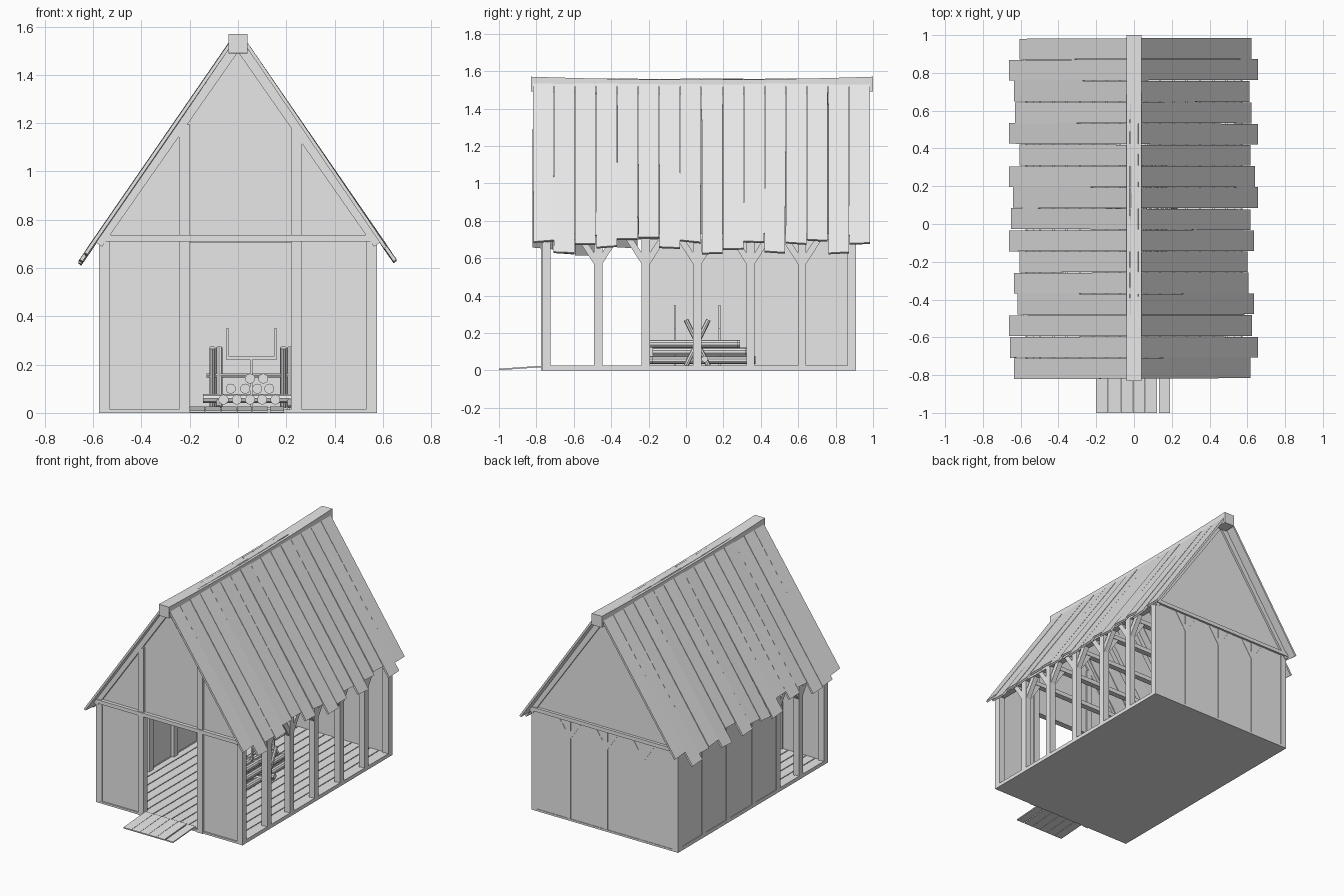
import bpy, bmesh, math, random
from mathutils import Vector, Matrix

random.seed(4)
if "Cube" in bpy.data.objects:
    bpy.data.objects.remove(bpy.data.objects["Cube"])

wood = bpy.data.materials.new("plain_grey")
wood.use_nodes = True
grey = (0.8, 0.8, 0.8, 1)
wood.diffuse_color = grey
wood.node_tree.nodes["Principled BSDF"].inputs["Base Color"].default_value = grey


def finish(name, bm):
    bmesh.ops.recalc_face_normals(bm, faces=bm.faces)
    mesh = bpy.data.meshes.new(name)
    bm.to_mesh(mesh)
    bm.free()
    mesh.materials.append(wood)
    obj = bpy.data.objects.new(name, mesh)
    bpy.context.collection.objects.link(obj)
    return obj


def box(name, xs, ys, zs):
    bm = bmesh.new()
    bmesh.ops.create_cube(bm, size=1)
    for v in bm.verts:
        v.co = [r[0] if c < 0 else r[1] for c, r in zip(v.co, (xs, ys, zs))]
    return finish(name, bm)


def beam(name, a, b, w, h, side=(0, 1, 0)):
    """Bar from a to b: w along the side direction, h across it."""
    a, b, s = Vector(a), Vector(b), Vector(side)
    d = (b - a).normalized()
    n = d.cross(s).normalized()
    rot = Matrix((s, n, d)).transposed().to_4x4()
    bm = bmesh.new()
    bmesh.ops.create_cube(bm, size=1)
    size = Matrix.Diagonal((w, h, (b - a).length, 1))
    bm.transform(Matrix.Translation((a + b) / 2) @ rot @ size)
    return finish(name, bm)


def log(name, a, b, r, sides=10):
    a, b = Vector(a), Vector(b)
    bm = bmesh.new()
    bmesh.ops.create_cone(bm, cap_ends=True, segments=sides, radius1=r, radius2=r,
                          depth=(b - a).length)
    rot = (b - a).to_track_quat('Z', 'Y').to_matrix().to_4x4()
    bm.transform(Matrix.Translation((a + b) / 2) @ rot)
    return finish(name, bm)


def gable(name, y0, y1):
    bm = bmesh.new()
    f = bm.faces.new([bm.verts.new(p) for p in
                      ((-0.565, y0, 0.72), (0.565, y0, 0.72), (0, y0, 1.53))])
    ext = bmesh.ops.extrude_face_region(bm, geom=[f])["geom"]
    bmesh.ops.translate(bm, vec=(0, y1 - y0, 0),
                        verts=[v for v in ext if isinstance(v, bmesh.types.BMVert)])
    return finish(name, bm)


FRONT, BACK, W = -0.77, 0.91, 0.575
T = 0.045

# Floor slab and boards
box("floor_base", (-W, W), (FRONT, BACK), (0, 0.014))
boards = 16
step = 2 * (W - 0.01) / boards
for i in range(boards):
    x = -W + 0.01 + i * step
    box("floor_board", (x, x + step - 0.006), (FRONT + 0.01, BACK - 0.01), (0.012, 0.022))
for s in (-1, 1):
    box("sill", sorted((s * W, s * (W - 0.03))), (FRONT, BACK), (0, 0.026))

# Entrance ramp
for i in range(6):
    x = -0.2 + i * 0.065 + (0.007 if i == 5 else 0)
    w = 0.058 if i == 5 else 0.063
    beam("ramp_board", (x + w / 2, -1, 0.005), (x + w / 2, -0.75, 0.022), 0.008, w, (0, 0, 1))

# Side posts with forked braces, ties and rafters
post_y = [-0.747, -0.47, -0.215, 0.06, 0.345, 0.62, 0.887]
for i, y in enumerate(post_y):
    inner = 0 < i < len(post_y) - 1
    for s in (-1, 1):
        x = s * (W - T / 2)
        box("side_post", (x - T / 2, x + T / 2), (y - T / 2, y + T / 2), (0, 0.71))
        if inner:
            for k in (-1, 1):
                beam("side_brace", (x, y, 0.565), (x, y + k * 0.1, 0.72), 0.035, 0.033, (1, 0, 0))
            beam("tie_brace", (x, y, 0.565), (x - s * 0.1, y, 0.715), 0.033, 0.033)
        beam("rafter", (s * 0.57, y, 0.715), (0, y, 1.535), 0.035, 0.035)
    if inner:
        box("tie_beam", (-W, W), (y - 0.02, y + 0.02), (0.705, 0.735))
for s in (-1, 1):
    box("wall_plate", sorted((s * W, s * (W - T))), (FRONT, BACK), (0.70, 0.732))

# Solid walls
box("side_wall", (-W + 0.004, -W + 0.024), (-0.215, BACK - 0.01), (0.02, 0.715))
box("back_wall", (-W + 0.01, W - 0.01), (BACK - 0.03, BACK - 0.004), (0.01, 0.72))
box("front_wall_right", (-0.55, -0.22), (FRONT + 0.01, FRONT + 0.03), (0, 0.715))
box("front_wall_left", (0.24, 0.55), (FRONT + 0.01, FRONT + 0.03), (0, 0.715))

# Back posts set in the wall
for x in (-0.29, 0, 0.29):
    box("back_post", (x - 0.02, x + 0.02), (BACK - 0.025, BACK - 0.002), (0.01, 0.71))
    for k in (-1, 1):
        beam("back_brace", (x, BACK - 0.012, 0.58), (x + k * 0.09, BACK - 0.012, 0.715), 0.02, 0.03)

# Gables, end beams and end rafters
gable("front_gable", FRONT + 0.012, FRONT + 0.03)
gable("back_gable", BACK - 0.03, BACK - 0.008)
for y0, y1 in ((FRONT - 0.012, FRONT + 0.03), (BACK - 0.03, BACK + 0.012)):
    box("end_beam", (-W - 0.005, W + 0.005), (y0, y1), (0.71, 0.736))
    for s in (-1, 1):
        beam("end_rafter", (s * 0.58, (y0 + y1) / 2, 0.70), (0, (y0 + y1) / 2, 1.53), 0.03, 0.04)
for x in (-0.222, 0.242):
    box("door_post", (x - 0.0225, x + 0.0225), (FRONT - 0.005, FRONT + 0.04), (0, 1.195))

# Roof boards, one reach per board from front to back
reach_right = [0.63, 0.65, 0.655, 0.61, 0.63, 0.60, 0.655, 0.645,
               0.635, 0.655, 0.60, 0.655, 0.625, 0.63, 0.655, 0.60]
reach_left = [0.61, 0.65, 0.62, 0.63, 0.60, 0.595, 0.63, 0.61,
              0.65, 0.635, 0.61, 0.65, 0.615, 0.605, 0.65, 0.615]
slope = (1.525 - 0.635) / (0.65 - 0.04)
pitch = 1.805 / 16
for s, reaches in ((-1, reach_right), (1, reach_left)):
    for i, r in enumerate(reaches):
        y = -0.82 + (i + 0.5) * pitch
        lift = -0.008 + random.uniform(-0.002, 0.004)
        top = Vector((s * 0.015, y, 1.525 + 0.025 * slope + lift))
        low = Vector((s * r, y, 1.525 - (r - 0.04) * slope + lift))
        board = beam("roof_board", top, low, pitch - 0.003, 0.014)
        skew = random.uniform(-0.006, 0.006)
        for v in board.data.vertices:
            if v.co.z < 1:
                v.co.z += skew * (1 if v.co.y > y else -1)
                v.co.y += skew * 0.6

# Gently sagging ridge beam
ridge = box("ridge_beam", (-0.04, 0.04), (-0.83, 1.0), (1.49, 1.57))
bm = bmesh.new()
bm.from_mesh(ridge.data)
bmesh.ops.subdivide_edges(bm, cuts=7, use_grid_fill=True,
                          edges=[e for e in bm.edges
                                 if abs(e.verts[0].co.y - e.verts[1].co.y) > 1])
for v in bm.verts:
    v.co.z -= 0.016 * (1 - ((v.co.y - 0.085) / 0.915) ** 2)
bm.to_mesh(ridge.data)
bm.free()

# Log pile in rows
for z, xs, y0, y1 in ((0.055, (-0.06, -0.005, 0.05, 0.1, 0.155), -0.19, 0.36),
                      (0.1, (-0.03, 0.03, 0.08, 0.13), -0.17, 0.33),
                      (0.142, (0.05, 0.105), -0.2, 0.29)):
    for x in xs:
        d = random.uniform(-0.015, 0.015)
        log("stacked_log", (x, y0 + d, z), (x, y1 + d, z), 0.021)

# Sawhorse of crossed poles
for x in (-0.092, 0.202):
    for k in (-1, 1):
        px = x + k * 0.014
        log("crossed_pole", (px, 0.06 - k * 0.06, 0.025), (px, 0.06 + k * 0.06, 0.27), 0.013, 8)
log("sawhorse_rail", (-0.13, 0.06, 0.155), (0.22, 0.06, 0.155), 0.009, 8)
for k in (-1, 1):
    log("sawhorse_foot_rail", (-0.145, 0.06 + k * 0.04, 0.06), (0.22, 0.06 + k * 0.04, 0.06), 0.018, 8)

# Forked log rests
for y in (-0.06, 0.18):
    box("rest_stem", (0.05, 0.061), (y - 0.005, y + 0.005), (0.02, 0.225))
    box("rest_bar", (-0.05, 0.161), (y - 0.005, y + 0.005), (0.222, 0.234))
    for x in (-0.044, 0.155):
        box("rest_arm", (x - 0.006, x + 0.006), (y - 0.005, y + 0.005), (0.225, 0.35))
